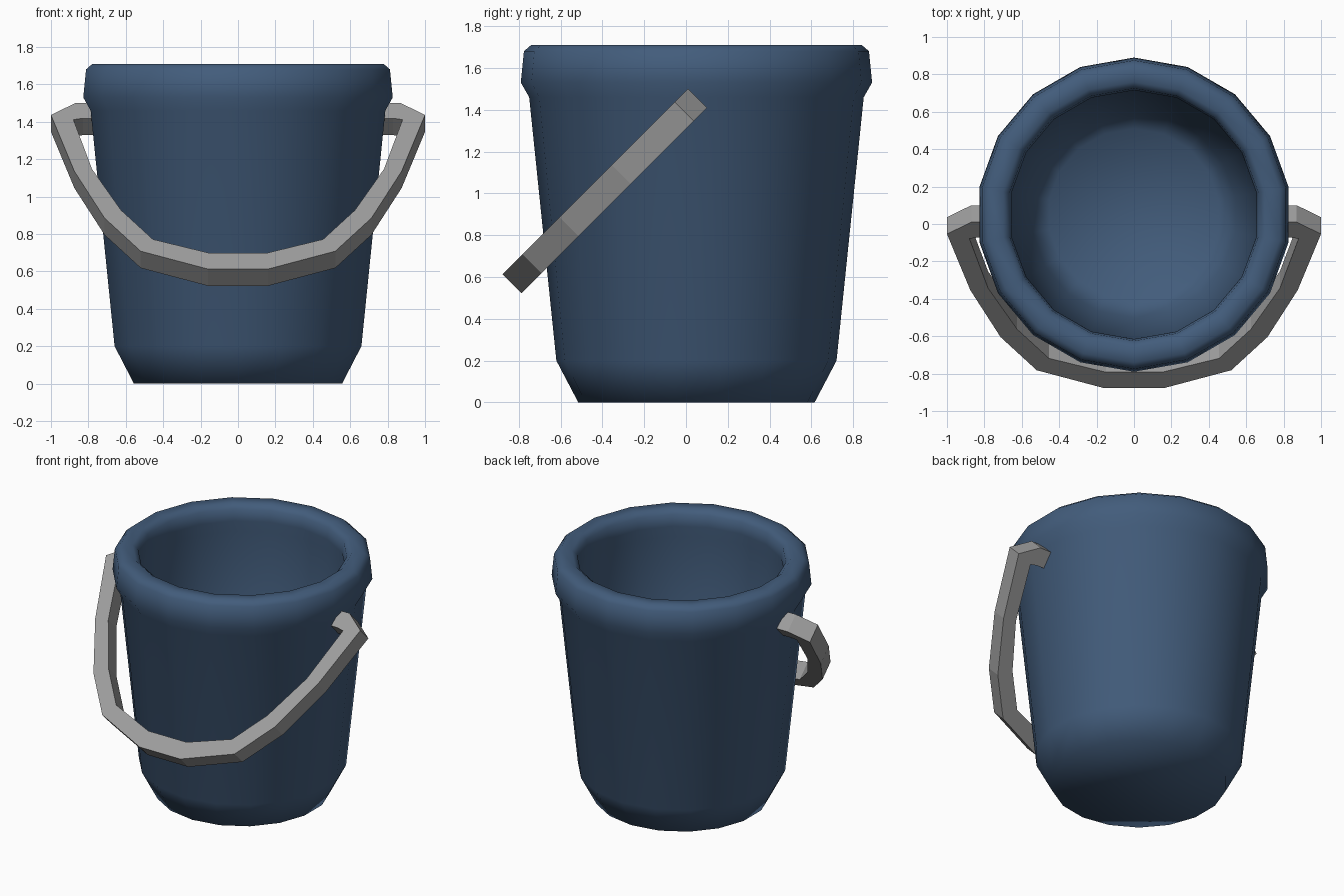
import bpy, math

if "Cube" in bpy.data.objects:
    bpy.data.objects.remove(bpy.data.objects["Cube"])


def material(name, rgb):
    m = bpy.data.materials.new(name)
    m.diffuse_color = (*rgb, 1)
    m.use_nodes = True
    m.node_tree.nodes["Principled BSDF"].inputs["Base Color"].default_value = m.diffuse_color
    return m


def make_object(name, verts, faces, mat, smooth):
    me = bpy.data.meshes.new(name)
    me.from_pydata(verts, [], faces)
    me.materials.append(mat)
    me.polygons.foreach_set("use_smooth", [smooth] * len(me.polygons))
    me.update()
    ob = bpy.data.objects.new(name, me)
    bpy.context.collection.objects.link(ob)
    return ob


blue = material("bucket blue", (0.055, 0.108, 0.2))
grey = material("handle grey", (0.34, 0.34, 0.34))

# Bucket: closed (radius, height) profile, outside up, over the lip, inside down
SIDES, CY = 18, 0.05
profile = [(0.565, 0), (0.67, 0.2), (0.80, 1.46), (0.84, 1.53), (0.825, 1.68),
           (0.79, 1.71), (0.71, 1.71), (0.675, 1.68), (0.665, 1.60),
           (0.68, 1.52), (0.55, 0.2), (0.46, 0.1)]
verts, faces = [], []
for r, z in profile:
    for i in range(SIDES):
        a = math.radians(90) + math.tau * i / SIDES
        verts.append((r * math.cos(a), CY + r * math.sin(a), z))
for k in range(len(profile) - 1):
    for i in range(SIDES):
        j = (i + 1) % SIDES
        faces.append((k * SIDES + i, k * SIDES + j,
                      (k + 1) * SIDES + j, (k + 1) * SIDES + i))
last = (len(profile) - 1) * SIDES
faces.append(tuple(reversed(range(SIDES))))          # underside
faces.append(tuple(last + i for i in range(SIDES)))  # inner floor
make_object("bucket", verts, faces, blue, True)

# Handle: outer and inner outlines (x, distance down the 45 degree tilt), mirrored in x
outer = [(0.74, 0), (0.87, 0), (1.0, 0.09), (0.875, 0.515),
         (0.713, 0.87), (0.52, 1.12), (0.16, 1.255)]
inner = [(0.74, 0.115), (0.83, 0.115), (0.88, 0.125), (0.78, 0.50),
         (0.625, 0.81), (0.455, 1.03), (0.15, 1.135)]


def full(half):
    return half + [(-x, s) for x, s in reversed(half)]


W = 0.09       # bar width seen along y and z
q = math.sqrt(0.5)
verts, faces = [], []
for (xo, so), (xi, si) in zip(full(outer), full(inner)):
    for x, s, w in ((xo, so, 0), (xo, so, W), (xi, si, W), (xi, si, 0)):
        verts.append((x, 0.01 - s * q + w, 1.5 - s * q - w))
n = len(verts) // 4
for k in range(n - 1):
    for i in range(4):
        j = (i + 1) % 4
        faces.append((k * 4 + i, (k + 1) * 4 + i, (k + 1) * 4 + j, k * 4 + j))
faces += [(0, 1, 2, 3), tuple(4 * n - 1 - i for i in range(4))]
handle = make_object("handle", verts, faces, grey, False)

# Make all normals point outwards
import bmesh
for ob in bpy.context.collection.objects:
    bm = bmesh.new()
    bm.from_mesh(ob.data)
    bmesh.ops.recalc_face_normals(bm, faces=bm.faces)
    bm.to_mesh(ob.data)
    bm.free()
